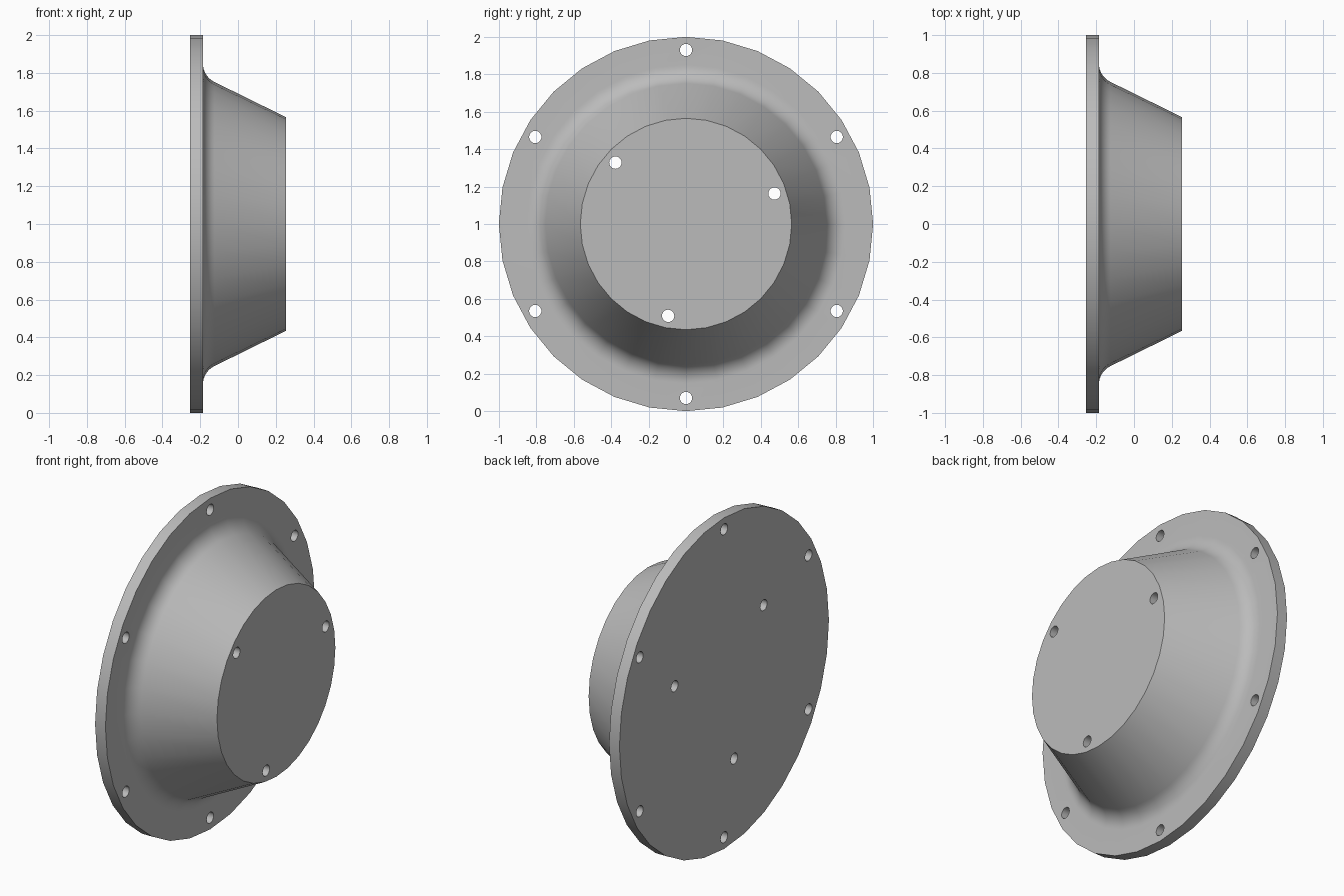
import bpy, bmesh
from math import sin, cos, tan, radians, atan2, pi
from mathutils import Matrix, Vector

cube = bpy.data.objects.get("Cube")
if cube:
    bpy.data.objects.remove(cube)

SEGMENTS = 32
BACK, FLANGE, TIP = -0.255, -0.186, 0.255    # positions along the x axis
RIM_R, ROOT_R, TIP_R = 1.0, 0.782, 0.565     # rim, cone root and cone tip radii
FILLET = 0.11
HOLE_R = 0.033

grey = bpy.data.materials.new("plain grey")
grey.use_nodes = True
colour = (0.5, 0.5, 0.5, 1)
grey.diffuse_color = colour
grey.node_tree.nodes["Principled BSDF"].inputs["Base Color"].default_value = colour


def make_object(name, bm):
    bmesh.ops.recalc_face_normals(bm, faces=bm.faces)
    mesh = bpy.data.meshes.new(name)
    bm.to_mesh(mesh)
    bm.free()
    mesh.materials.append(grey)
    obj = bpy.data.objects.new(name, mesh)
    bpy.context.collection.objects.link(obj)
    return obj


# Half profile: flange, rounded root, cone
slope = atan2(ROOT_R - TIP_R, TIP - FLANGE)
turn = pi / 2 - slope
start_r = ROOT_R + FILLET * tan(turn / 2)
profile = [(BACK, RIM_R), (FLANGE, RIM_R)]
for i in range(9):
    a = turn * i / 8
    profile.append((FLANGE + FILLET * (1 - cos(a)), start_r - FILLET * sin(a)))
profile.append((TIP, TIP_R))

# Turned body with flat end caps
bm = bmesh.new()
angles = [2 * pi * i / SEGMENTS for i in range(SEGMENTS)]
rings = [[bm.verts.new((x, r * cos(a), 1 + r * sin(a))) for a in angles]
         for x, r in profile]
for low, high in zip(rings, rings[1:]):
    for i in range(SEGMENTS):
        j = (i + 1) % SEGMENTS
        bm.faces.new((low[i], low[j], high[j], high[i]))
bm.faces.new(rings[0])
bm.faces.new(rings[-1])
body = make_object("flanged_cone_body", bm)

# Through holes: six in the flange, three in the cone face
bm = bmesh.new()
for count, radius, first in ((6, 0.93, 30), (3, 0.5, 19)):
    for i in range(count):
        a = radians(first + 360 * i / count)
        place = Matrix.Translation(Vector((0, radius * cos(a), 1 + radius * sin(a))))
        bmesh.ops.create_cone(bm, cap_ends=True, segments=20, radius1=HOLE_R,
                              radius2=HOLE_R, depth=1,
                              matrix=place @ Matrix.Rotation(pi / 2, 4, "Y"))
cutter = make_object("hole_cutter", bm)
cutter.hide_render = True

holes = body.modifiers.new("holes", "BOOLEAN")
holes.operation = "DIFFERENCE"
holes.solver = "EXACT"
holes.object = cutter
bpy.ops.object.select_all(action="DESELECT")
bpy.context.view_layer.objects.active = body
body.select_set(True)
bpy.ops.object.modifier_apply(modifier=holes.name)
bpy.data.objects.remove(cutter)
bpy.ops.object.shade_smooth_by_angle(angle=radians(30))
